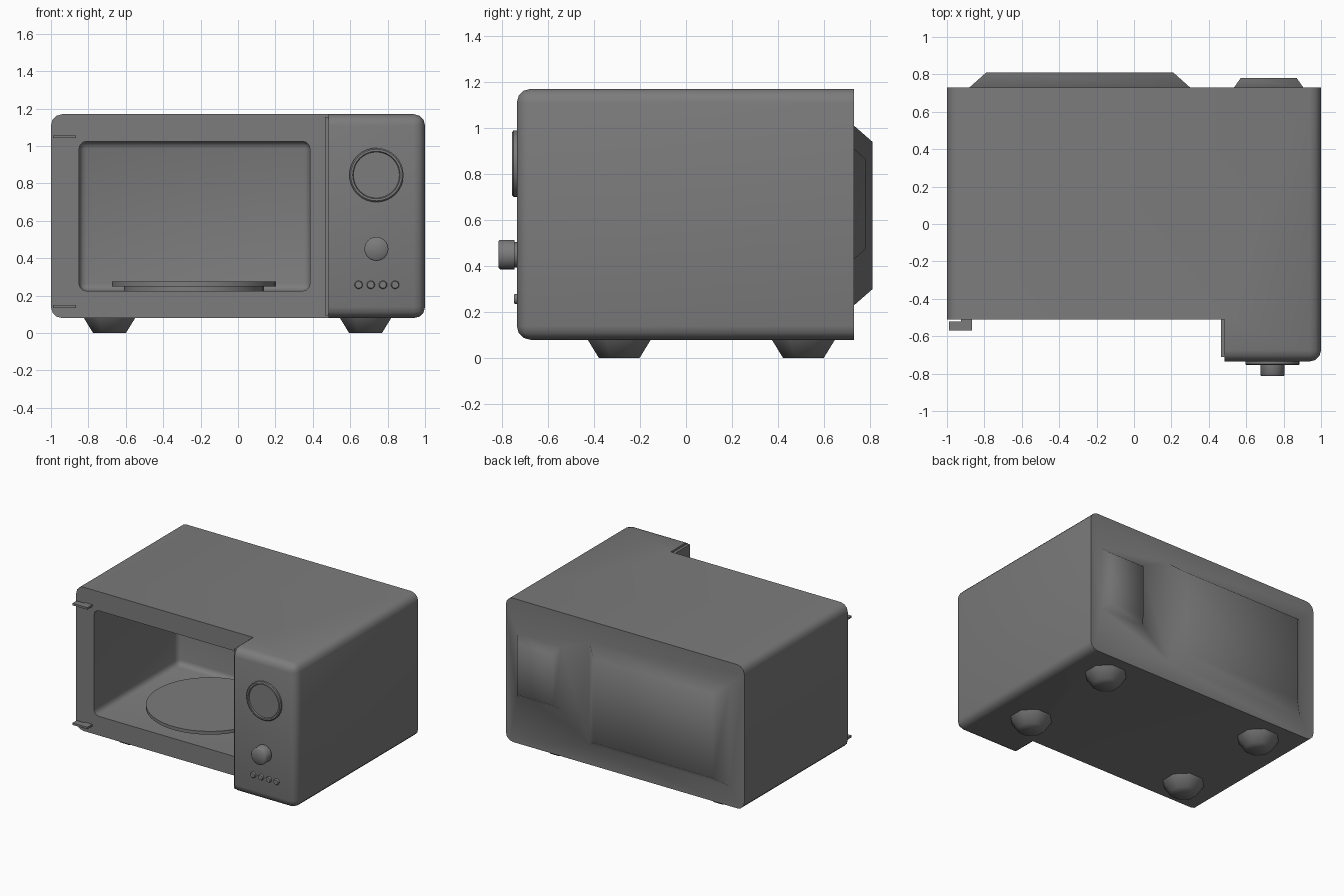
import bpy
import bmesh
from math import radians, pi
from mathutils import Matrix, Vector

cube = bpy.data.objects.get("Cube")
if cube:
    bpy.data.objects.remove(cube, do_unlink=True)

grey = bpy.data.materials.new("matte_grey")
grey.use_nodes = True
COLOR = (0.2, 0.2, 0.2, 1)
grey.diffuse_color = COLOR
grey.node_tree.nodes["Principled BSDF"].inputs["Base Color"].default_value = COLOR


def finish(name, bm):
    bmesh.ops.recalc_face_normals(bm, faces=bm.faces)
    mesh = bpy.data.meshes.new(name)
    bm.to_mesh(mesh)
    bm.free()
    mesh.materials.append(grey)
    obj = bpy.data.objects.new(name, mesh)
    bpy.context.collection.objects.link(obj)
    return obj


def smooth(obj, angle):
    bpy.ops.object.select_all(action="DESELECT")
    obj.select_set(True)
    bpy.context.view_layer.objects.active = obj
    bpy.ops.object.shade_smooth_by_angle(angle=radians(angle))


def prism(outline, z0, z1):
    bm = bmesh.new()
    face = bm.faces.new([bm.verts.new((x, y, z0)) for x, y in outline])
    top = bmesh.ops.extrude_face_region(bm, geom=[face])["geom"]
    verts = [v for v in top if isinstance(v, bmesh.types.BMVert)]
    bmesh.ops.translate(bm, verts=verts, vec=(0, 0, z1 - z0))
    return bm


def rect(x0, x1, y0, y1):
    return [(x0, y0), (x1, y0), (x1, y1), (x0, y1)]


def bevel(bm, test, size, segments):
    edges = [e for e in bm.edges if test(*[v.co for v in e.verts])]
    bmesh.ops.bevel(bm, geom=edges, offset=size, segments=segments,
                    profile=0.5, affect="EDGES")


def bump(name, x0, x1, z0, z1, depth, dx, dz):
    """Tapered block on the back wall, rooted a little inside it."""
    bm = bmesh.new()
    rings = []
    for y, s in ((0.68, 0), (0.73, 0), (0.73 + depth, 1)):
        rings.append([bm.verts.new((x, y, z)) for x, z in
                      rect(x0 + dx * s, x1 - dx * s, z0 + dz * s, z1 - dz * s)])
    for a, b in zip(rings, rings[1:]):
        for i in range(4):
            j = (i + 1) % 4
            bm.faces.new((a[i], a[j], b[j], b[i]))
    bm.faces.new(rings[0])
    bm.faces.new(rings[-1])
    return finish(name, bm)


def lathe(name, profile, origin, sides=32, forward=False, angle=40):
    """Spin (radius, height) points; forward parts point toward the front."""
    bm = bmesh.new()
    verts = [bm.verts.new((r, 0, h)) for r, h in profile]
    edges = [bm.edges.new(pair) for pair in zip(verts, verts[1:])]
    bmesh.ops.spin(bm, geom=verts + edges, cent=(0, 0, 0), axis=(0, 0, 1),
                   angle=2 * pi, steps=sides, use_merge=True)
    bmesh.ops.remove_doubles(bm, verts=bm.verts, dist=0.0005)
    turn = Matrix.Rotation(pi / 2, 4, "X") if forward else Matrix.Rotation(pi / sides, 4, "Z")
    bmesh.ops.transform(bm, matrix=Matrix.Translation(Vector(origin)) @ turn, verts=bm.verts)
    obj = finish(name, bm)
    smooth(obj, angle)
    return obj


# Casing: L-shaped plan with the control panel standing forward
FRONT, PANEL, BACK, STEP = -0.51, -0.735, 0.73, 0.485
bm = prism([(-1, FRONT), (STEP, FRONT), (STEP, PANEL), (1, PANEL), (1, BACK), (-1, BACK)],
           0.08, 1.17)


def rounded(a, b):
    side = abs(a.x) > 0.99 and abs(b.x) > 0.99 and abs(a.z - b.z) < 0.01 and abs(a.x - b.x) < 0.01
    panel = a.y < -0.7 and b.y < -0.7 and max(a.x, b.x) > 0.99
    return side or panel


bevel(bm, rounded, 0.06, 3)
casing = finish("casing", bm)

# Cooking chamber with soft corners
bm = prism(rect(-0.85, 0.385, -0.6, 0.5), 0.225, 1.025)
bevel(bm, lambda a, b: max(a.y, b.y) > 0, 0.04, 3)
chamber = finish("chamber_cutter", bm)

# Raised blocks on the back
big = bump("rear_large_bump", -0.88, 0.30, 0.23, 1.01, 0.08, 0.09, 0.07)
small = bump("rear_small_bump", 0.535, 0.905, 0.43, 0.91, 0.05, 0.035, 0.045)

bpy.context.view_layer.objects.active = casing
for tool, mode in ((chamber, "DIFFERENCE"), (big, "UNION"), (small, "UNION")):
    mod = casing.modifiers.new(tool.name, "BOOLEAN")
    mod.operation = mode
    mod.solver = "EXACT"
    mod.object = tool
    bpy.ops.object.modifier_apply(modifier=mod.name)
    bpy.data.objects.remove(tool, do_unlink=True)
smooth(casing, 60)

# Plate on the side of the control panel
finish("panel_side_plate", prism(rect(0.465, STEP + 0.005, -0.71, FRONT + 0.005), 0.095, 1.155))

# Hinge tabs
for name, z in (("lower_hinge", 0.135), ("upper_hinge", 1.042)):
    tab = [(-0.99, -0.57), (-0.865, -0.57), (-0.865, -0.5), (-0.925, -0.5),
           (-0.925, -0.52), (-0.99, -0.52)]
    finish(name, prism(tab, z, z + 0.015))

# Turntable
lathe("turntable_plate", [(0, 0.25), (0.44, 0.25), (0.44, 0.275), (0, 0.275)],
      (-0.235, 0, 0), 48)
lathe("turntable_base", [(0, 0.22), (0.375, 0.22), (0.375, 0.255), (0, 0.255)],
      (-0.235, 0, 0), 48)

# Feet
for side, x in (("right", -0.687), ("left", 0.682)):
    for end, y in (("front", -0.29), ("rear", 0.51)):
        lathe(f"{end}_{side}_foot", [(0, 0), (0.095, 0), (0.148, 0.08), (0, 0.085)],
              (x, y, 0), 8, angle=70)

# Display ring, knob and buttons on the control panel
lathe("display_ring", [(0, 0), (0.145, 0), (0.145, 0.027), (0.138, 0.033), (0.127, 0.033),
                       (0.123, 0.024), (0, 0.024)], (0.74, -0.722, 0.845), 32, True)
lathe("knob", [(0, 0), (0.055, 0), (0.055, 0.022), (0.064, 0.022), (0.064, 0.086),
               (0.058, 0.092), (0, 0.092)], (0.74, -0.722, 0.45), 24, True, 60)
for i in range(4):
    lathe(f"button_{i + 1}", [(0, 0), (0.022, 0), (0.022, 0.02), (0.018, 0.026), (0, 0.026)],
          (0.645 + 0.065 * i, -0.722, 0.258), 16, True)
